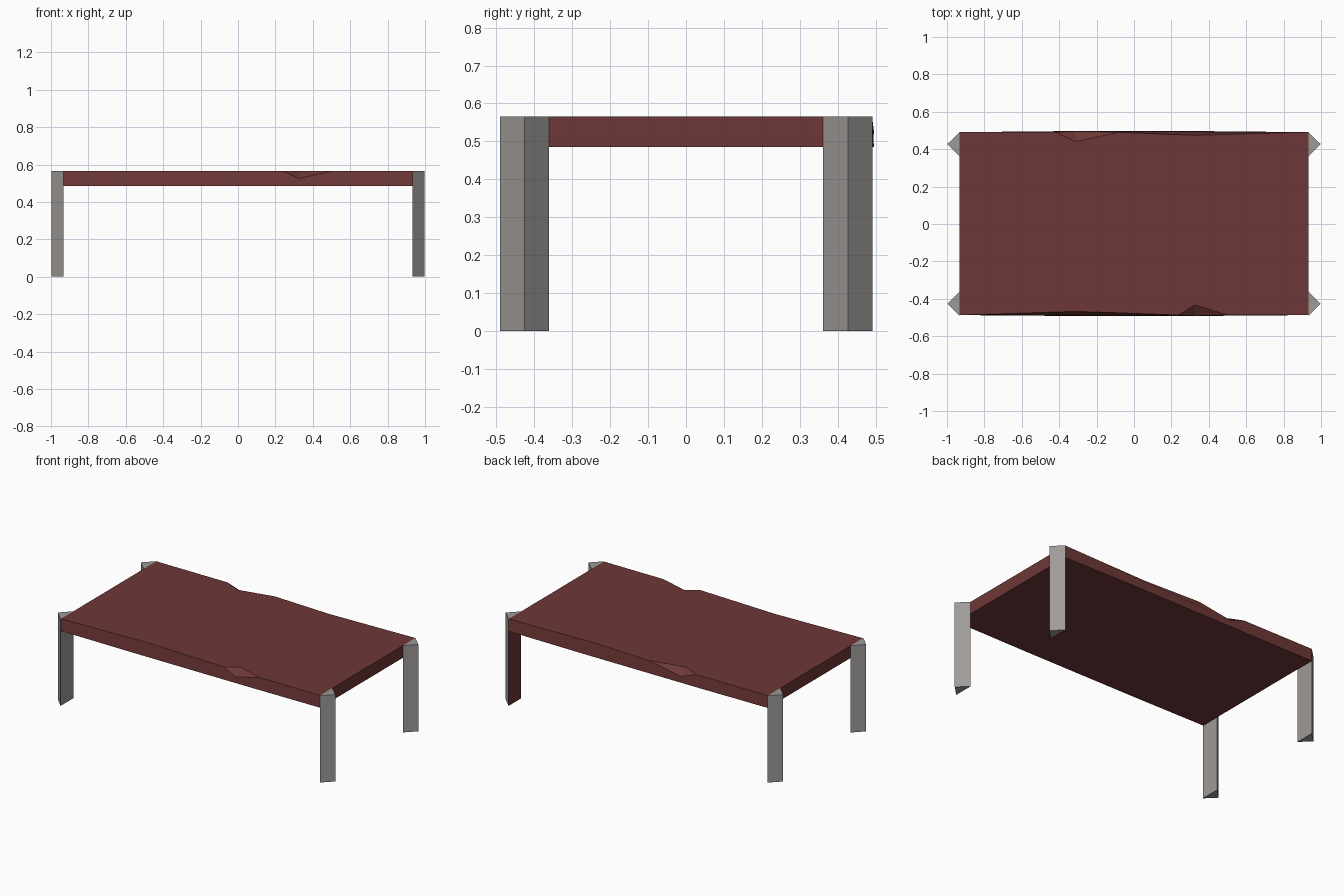
import bpy
import bmesh

if "Cube" in bpy.data.objects:
    bpy.data.objects.remove(bpy.data.objects["Cube"])

TOP, UNDER, NOTCH = 0.565, 0.485, 0.525
END = 0.932


def material(name, rgb):
    m = bpy.data.materials.new(name)
    m.diffuse_color = (*rgb, 1.0)
    m.use_nodes = True
    m.node_tree.nodes["Principled BSDF"].inputs["Base Color"].default_value = m.diffuse_color
    return m


red = material("dark red wood", (0.155, 0.039, 0.038))
grey = material("grey metal", (0.34, 0.325, 0.31))


def finish(bm, name, mats):
    bmesh.ops.recalc_face_normals(bm, faces=bm.faces)
    mesh = bpy.data.meshes.new(name)
    bm.to_mesh(mesh)
    bm.free()
    for m in mats:
        mesh.materials.append(m)
    ob = bpy.data.objects.new(name, mesh)
    bpy.context.collection.objects.link(ob)
    return ob


# Table top: worn slab, each long side has a shallow dip and a chipped notch
def long_side(bm, s, dip, notch, y_edge, y_dip, y_notch, y_bulge):
    """One long side, s=-1 front (running +x), s=1 back (running -x)."""
    def v(x, y, z):
        return bm.verts.new((-s * x, s * y, z))
    a, mid, b = notch
    upper = [v(-END, y_edge, TOP), v(dip, y_dip, TOP), v(a, y_edge, TOP),
             v(mid, y_notch, TOP), v(b, y_edge, TOP), v(END, y_edge, TOP)]
    chip = v(mid, y_bulge, NOTCH)
    lower = [v(-END, y_edge, UNDER), v(-0.42, y_bulge, UNDER),
             v(0.42, y_bulge, UNDER), v(END, y_edge, UNDER)]
    bm.faces.new(lower + [upper[5], upper[4], chip, upper[2], upper[1], upper[0]])
    bm.faces.new((upper[2], chip, upper[3]))
    bm.faces.new((upper[3], chip, upper[4]))
    return upper, lower


bm = bmesh.new()
fu, fl = long_side(bm, -1, -0.31, (0.24, 0.325, 0.50), 0.487, 0.467, 0.432, 0.491)
bu, bl = long_side(bm, 1, -0.32, (0.08, 0.31, 0.42), 0.491, 0.474, 0.441, 0.496)
bm.faces.new(fu + bu)
bm.faces.new(fl + bl)
bm.faces.new((fu[-1], bu[0], bl[0], fl[-1]))
bm.faces.new((bu[-1], fu[0], fl[0], bl[-1]))
finish(bm, "table_top", [red])


# Legs: triangular posts with the point facing outwards along x
def leg(name, sx, yc):
    bm = bmesh.new()
    plan = [(sx * END, yc - 0.065), (sx * 0.998, yc), (sx * END, yc + 0.065)]
    base = bm.faces.new([bm.verts.new((x, y, 0)) for x, y in plan])
    ext = bmesh.ops.extrude_face_region(bm, geom=[base], use_keep_orig=True)
    for e in ext["geom"]:
        if isinstance(e, bmesh.types.BMVert):
            e.co.z = TOP
    ob = finish(bm, name, [grey, red])
    # the inward faces of the right legs are red
    for p in ob.data.polygons:
        if sx > 0 and p.normal.x < -0.9:
            p.material_index = 1


for side, sx in (("left", -1), ("right", 1)):
    leg("front_%s_leg" % side, sx, -0.426)
    leg("back_%s_leg" % side, sx, 0.427)
